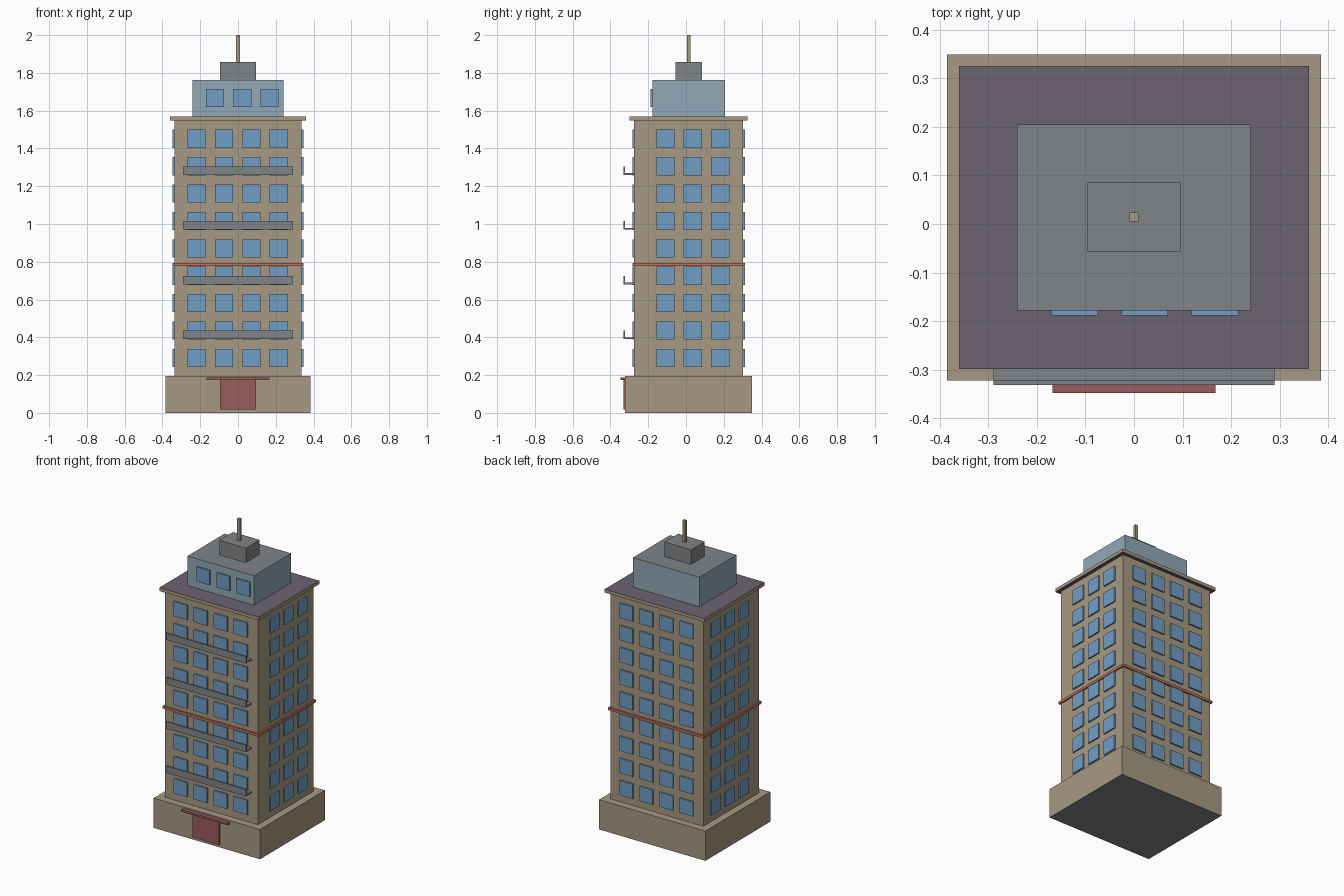
import bpy, bmesh

if "Cube" in bpy.data.objects:
    bpy.data.objects.remove(bpy.data.objects["Cube"])


def srgb(r, g, b):
    lin = lambda c: c / 12.92 if c <= 0.04045 else ((c + 0.055) / 1.055) ** 2.4
    return tuple(lin(c / 255) for c in (r, g, b)) + (1.0,)


def material(name, *rgb):
    m = bpy.data.materials.new(name)
    m.diffuse_color = srgb(*rgb)
    m.use_nodes = True
    m.node_tree.nodes["Principled BSDF"].inputs["Base Color"].default_value = m.diffuse_color
    return m


TAN = material("tan_stone", 167, 153, 130)
GREY = material("grey_concrete", 129, 133, 135)
PURPLE = material("purple_grey_roof", 106, 100, 112)
PALE = material("pale_blue_wall", 146, 169, 183)
GLASS = material("blue_glass", 113, 158, 196)
RED = material("dark_red", 152, 92, 92)
ORANGE = material("orange_red", 196, 112, 90)


def boxes(name, bounds, mat, cap=None, caps=(1, -1)):
    """One object from boxes (x0, x1, y0, y1, z0, z1); cap colours level faces."""
    bm = bmesh.new()
    for x0, x1, y0, y1, z0, z1 in bounds:
        verts = bmesh.ops.create_cube(bm, size=1)["verts"]
        for v in verts:
            v.co = (x1 if v.co.x > 0 else x0,
                    y1 if v.co.y > 0 else y0,
                    z1 if v.co.z > 0 else z0)
    bm.normal_update()
    for f in bm.faces:
        if cap and abs(f.normal.z) > 0.9 and round(f.normal.z) in caps:
            f.material_index = 1
    me = bpy.data.meshes.new(name)
    bm.to_mesh(me)
    bm.free()
    me.materials.append(mat)
    if cap:
        me.materials.append(cap)
    ob = bpy.data.objects.new(name, me)
    bpy.context.collection.objects.link(ob)
    return ob


def centred(hx, hy, z0, z1, cy=0.0135):
    return (-hx, hx, cy - hy, cy + hy, z0, z1)


# Main masses
BX, BY0, BY1 = 0.337, -0.2745, 0.3015
boxes("base", [centred(0.385, 0.336, 0, 0.195)], TAN, GREY, (-1,))
boxes("tower_body", [(-BX, BX, BY0, BY1, 0.195, 1.548)], TAN)
boxes("roof_slab", [centred(0.361, 0.312, 1.548, 1.57)], TAN, PURPLE)
boxes("penthouse", [centred(0.241, 0.192, 1.57, 1.763)], PALE, GREY)
boxes("plant_room", [centred(0.096, 0.071, 1.763, 1.858, 0.0145)], GREY)
boxes("antenna", [centred(0.0095, 0.0095, 1.858, 2.0, 0.0145)], TAN)

# Windows: thin plates on a regular grid
T, W, STEP = 0.0097, 0.048, 0.145
rows = [0.291 + STEP * i for i in range(9)]
cols = [-0.219 + STEP * i for i in range(4)]
side_cols = [-0.109 + STEP * i for i in range(3)]
for name, y0, y1 in (("front", BY0 - T, BY0), ("back", BY1, BY1 + T)):
    boxes(name + "_windows", [(x - W, x + W, y0, y1, z - W, z + W)
                              for x in cols for z in rows], GLASS)
for name, x0, x1 in (("left", -BX - T, -BX), ("right", BX, BX + T)):
    boxes(name + "_windows", [(x0, x1, y - W, y + W, z - W, z + W)
                              for y in side_cols for z in rows], GLASS)
boxes("penthouse_windows", [(x - W, x + W, -0.1785 - T, -0.1785, 1.62, 1.716)
                            for x in (-0.122, 0.0225, 0.167)], GLASS)

# Band around the middle
boxes("middle_band", [(-BX - 0.01, BX + 0.01, BY0 - 0.01, BY1 + 0.01, 0.777, 0.793)], ORANGE)

# Balconies: floor slab and front parapet, open ends
parts = []
for i in range(4):
    z = 0.39 + 0.29 * i
    parts.append((-0.29, 0.29, -0.332, BY0, z, z + 0.01))
    parts.append((-0.29, 0.29, -0.332, -0.322, z + 0.01, z + 0.045))
boxes("balconies", parts, GREY)

# Entrance
boxes("door", [(-0.096, 0.096, -0.3315, -0.3225, 0.018, 0.174)], RED)
boxes("awning", [(-0.168, 0.168, -0.348, -0.3225, 0.174, 0.187)], RED)
